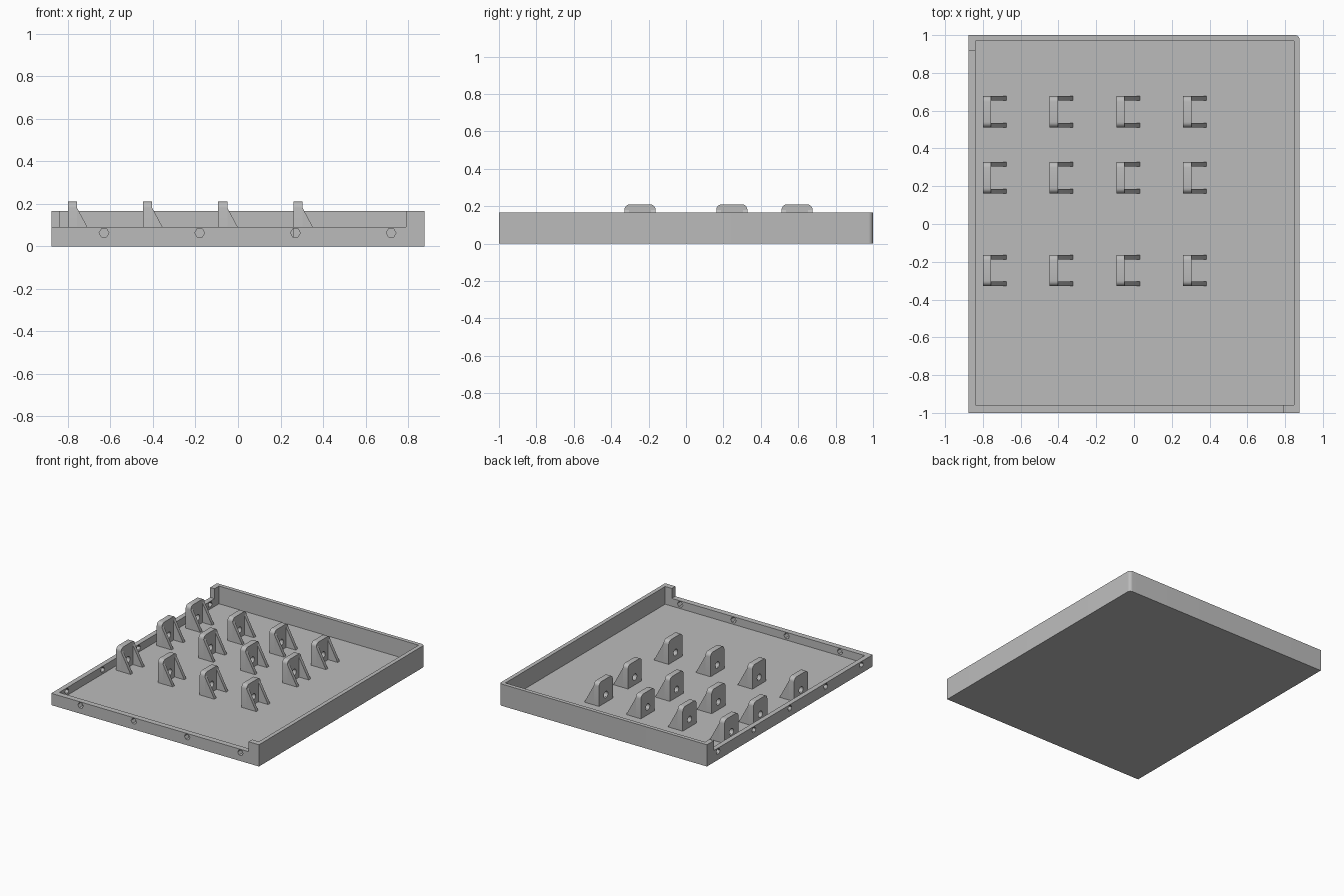
import bpy, bmesh, math
from mathutils import Vector

cube = bpy.data.objects.get("Cube")
if cube:
    bpy.data.objects.remove(cube, do_unlink=True)

grey = bpy.data.materials.new("light grey")
grey.use_nodes = True
grey.diffuse_color = (0.5, 0.5, 0.5, 1)
grey.node_tree.nodes["Principled BSDF"].inputs["Base Color"].default_value = (0.5, 0.5, 0.5, 1)

# Maps profile (u, v) and depth d to a point, by extrusion axis
PLANES = {
    "X": lambda u, v, d: Vector((d, u, v)),
    "Y": lambda u, v, d: Vector((u, d, v)),
    "Z": lambda u, v, d: Vector((u, v, d)),
}


def prism(name, profiles):
    """One mesh object from (axis, outline, start, end) prisms."""
    bm = bmesh.new()
    for axis, outline, start, end in profiles:
        place = PLANES[axis]
        near = [bm.verts.new(place(u, v, start)) for u, v in outline]
        far = [bm.verts.new(place(u, v, end)) for u, v in outline]
        bm.faces.new(near)
        bm.faces.new(far)
        for i in range(len(near)):
            j = (i + 1) % len(near)
            bm.faces.new((near[i], near[j], far[j], far[i]))
    bmesh.ops.recalc_face_normals(bm, faces=bm.faces[:])
    mesh = bpy.data.meshes.new(name)
    bm.to_mesh(mesh)
    bm.free()
    mesh.materials.append(grey)
    obj = bpy.data.objects.new(name, mesh)
    bpy.context.scene.collection.objects.link(obj)
    return obj


def rect(u0, u1, v0, v1):
    return [(u0, v0), (u1, v0), (u1, v1), (u0, v1)]


def arc(u, v, radius, start, end, steps):
    angles = [math.radians(start + (end - start) * i / steps) for i in range(steps + 1)]
    return [(u + radius * math.cos(a), v + radius * math.sin(a)) for a in angles]


def hexagon(u, v, radius):
    return arc(u, v, radius, 0, 300, 5)


def cut(obj, cutters):
    """Subtract each cutter, then bake the result and drop the cutters."""
    for cutter in cutters:
        cutter.hide_render = True
        mod = obj.modifiers.new("cut", "BOOLEAN")
        mod.operation = "DIFFERENCE"
        mod.solver = "EXACT"
        mod.object = cutter
    graph = bpy.context.evaluated_depsgraph_get()
    mesh = bpy.data.meshes.new_from_object(obj.evaluated_get(graph))
    obj.modifiers.clear()
    obj.data = mesh
    for cutter in cutters:
        bpy.data.objects.remove(cutter, do_unlink=True)


def smooth(obj):
    bpy.ops.object.select_all(action="DESELECT")
    obj.select_set(True)
    bpy.context.view_layer.objects.active = obj
    bpy.ops.object.shade_smooth_by_angle(angle=math.radians(30))


W, TOP, LOW, FLOOR = 0.877, 0.166, 0.09, 0.031
IN_LEFT, IN_RIGHT, IN_FRONT, IN_BACK = -0.84, 0.846, -0.957, 0.97

# Tray: block with one rounded corner, hollowed, two walls lowered
R = 0.025
outline = [(-W, -1), (W, -1)] + arc(W - R, 1 - R, R, 0, 90, 6) + [(-W, 1)]
tray = prism("tray", [("Z", outline, 0, TOP)])
cutters = [
    prism("hollow", [("Z", rect(IN_LEFT, IN_RIGHT, IN_FRONT, IN_BACK), FLOOR, 0.3)]),
    prism("front_notch", [("Z", rect(-1, 0.79, -1.1, IN_FRONT + 0.01), LOW, 0.3)]),
    prism("side_notch", [("Z", rect(-1, IN_LEFT + 0.01, -1.1, 0.916), LOW, 0.3)]),
    # Screw holes through both low walls
    prism("front_holes", [("Y", hexagon(-0.63 + 0.45 * i, 0.063, 0.023), -1.1, -0.9)
                          for i in range(4)]),
    prism("side_holes", [("X", hexagon(-0.865 + 0.4325 * i, 0.063, 0.023), -1, -0.8)
                         for i in range(5)]),
]
cut(tray, cutters)
smooth(tray)

# Bracket: drilled upright plate with rounded top corners and two gussets
HALF, HIGH, THICK, REACH, RC = 0.083, 0.21, 0.043, 0.124, 0.029
BASE = FLOOR - 0.002
plate_outline = ([(-HALF, BASE), (HALF, BASE)]
                 + arc(HALF - RC, HIGH - RC, RC, 0, 90, 5)
                 + arc(RC - HALF, HIGH - RC, RC, 90, 180, 5))
plate = prism("bracket", [("X", plate_outline, 0, THICK)])
cut(plate, [prism("bolt_hole", [("X", arc(0, 0.09, 0.025, 0, 330, 11), -0.1, 0.1)])])
gusset = [(THICK, BASE), (REACH, BASE), (REACH, FLOOR), (THICK, HIGH - RC)]
gussets = prism("gussets", [("Y", gusset, -HALF, -HALF + 0.024),
                            ("Y", gusset, HALF - 0.024, HALF)])
bm = bmesh.new()
bm.from_mesh(plate.data)
bm.from_mesh(gussets.data)
bm.to_mesh(plate.data)
bm.free()
bpy.data.objects.remove(gussets, do_unlink=True)
smooth(plate)

# Three rows of four brackets
for row, y in enumerate((-0.246, 0.245, 0.594)):
    for col in range(4):
        bracket = plate.copy()
        bracket.name = f"bracket_row{row + 1}_{col + 1}"
        bracket.location = (-0.8 + 0.3535 * col, y, 0)
        bpy.context.scene.collection.objects.link(bracket)
bpy.data.objects.remove(plate, do_unlink=True)
